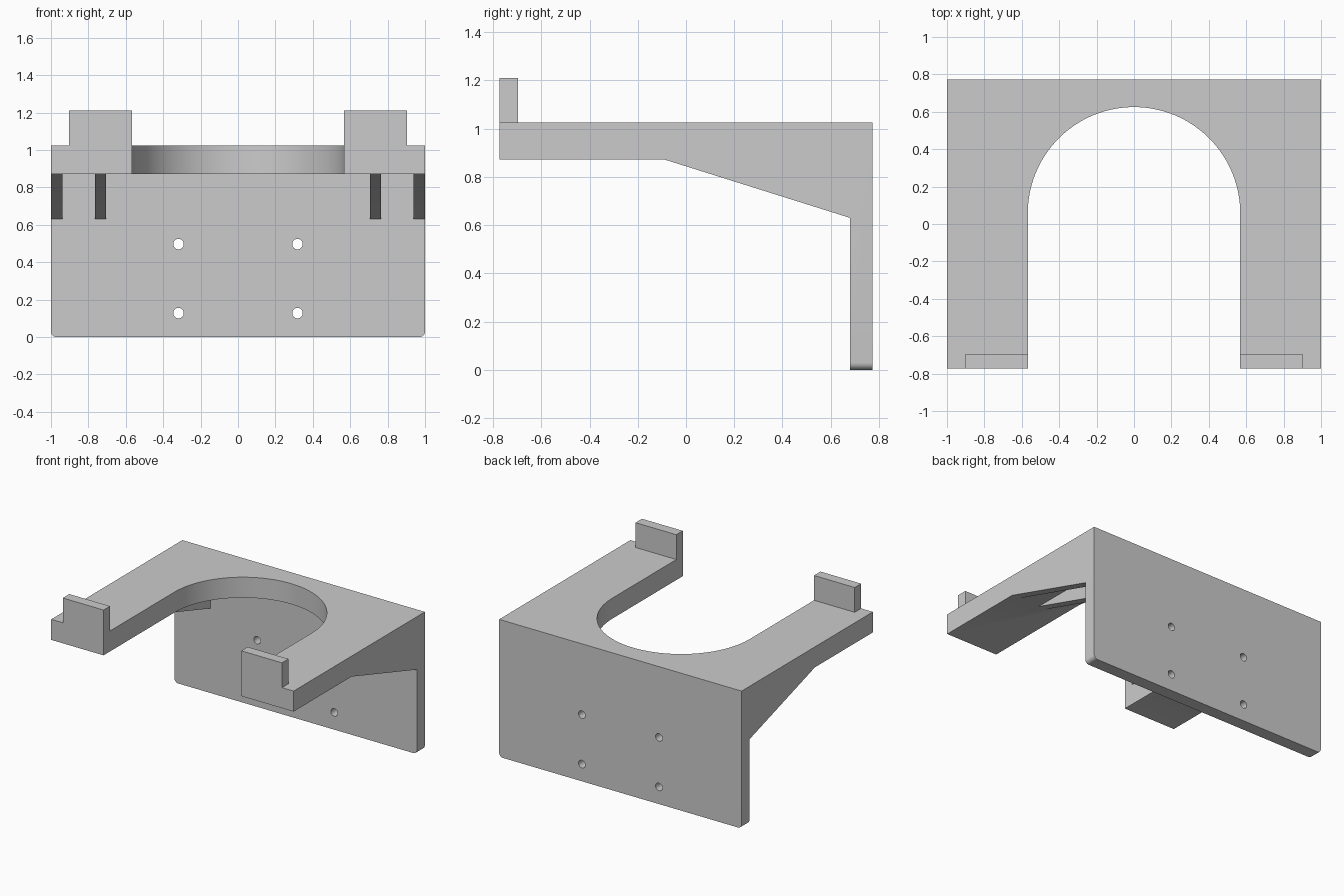
import bpy, bmesh, math
from mathutils import Vector

if "Cube" in bpy.data.objects:
    bpy.data.objects.remove(bpy.data.objects["Cube"])

W, D = 1.0, 0.773            # half width, half depth
TOP, UNDER = 1.025, 0.872    # shelf top and underside
WALL = 0.68                  # front face of back plate


def prism(name, points, offset):
    """Extrude a planar outline by an offset vector."""
    bm = bmesh.new()
    face = bm.faces.new([bm.verts.new(p) for p in points])
    res = bmesh.ops.extrude_face_region(bm, geom=[face])
    moved = [v for v in res["geom"] if isinstance(v, bmesh.types.BMVert)]
    bmesh.ops.translate(bm, vec=Vector(offset), verts=moved)
    bmesh.ops.recalc_face_normals(bm, faces=bm.faces[:])
    mesh = bpy.data.meshes.new(name)
    bm.to_mesh(mesh)
    bm.free()
    obj = bpy.data.objects.new(name, mesh)
    bpy.context.collection.objects.link(obj)
    return obj


def box(name, x0, x1, y0, y1, z0, z1):
    return prism(name, [(x0, y0, z0), (x1, y0, z0), (x1, y1, z0), (x0, y1, z0)],
                 (0, 0, z1 - z0))


def combine(target, tool, operation):
    mod = target.modifiers.new(tool.name, "BOOLEAN")
    mod.object, mod.operation, mod.solver = tool, operation, "EXACT"
    bpy.context.view_layer.objects.active = target
    bpy.ops.object.modifier_apply(modifier=mod.name)
    bpy.data.objects.remove(tool)


# Shelf and back plate as one L profile
profile = [(-D, UNDER), (WALL, UNDER), (WALL, 0), (D, 0), (D, TOP), (-D, TOP)]
bracket = prism("wall_bracket", [(-W, y, z) for y, z in profile], (2 * W, 0, 0))

# Rounded lower corners of the back plate
bm = bmesh.new()
bm.from_mesh(bracket.data)
corners = [e for e in bm.edges if all(v.co.z < 0.001 for v in e.verts)
           and abs(e.verts[0].co.x - e.verts[1].co.x) < 0.001]
bmesh.ops.bevel(bm, geom=corners, offset=0.03, segments=6, profile=0.5,
                affect="EDGES")
bm.to_mesh(bracket.data)
bm.free()

# Sloping ribs under each arm and end stops on top
rib = [(-0.09, UNDER), (WALL, 0.63), (0.72, 0.63), (0.72, 0.92), (-0.09, 0.92)]
for s in (-1, 1):
    for x0, x1 in ((0.705, 0.765), (0.938, W)):
        combine(bracket, prism("rib", [(s * x0, y, z) for y, z in rib],
                               (s * (x1 - x0), 0, 0)), "UNION")
    xa, xb = sorted((s * 0.5, s * 0.904))
    combine(bracket, box("end_stop", xa, xb, -D, -0.697, 0.95, 1.21), "UNION")

# U-shaped opening
R, CY, N = 0.568, 0.057, 64
slot = [(-R, -1, 0.8), (R, -1, 0.8)]
slot += [(R * math.cos(math.pi * i / N), CY + R * math.sin(math.pi * i / N), 0.8)
         for i in range(N + 1)]
combine(bracket, prism("slot_cutter", slot, (0, 0, 0.6)), "DIFFERENCE")

# Four screw holes through the back plate
for x in (-0.318, 0.318):
    for z in (0.128, 0.497):
        ring = [(x + 0.028 * math.cos(math.tau * i / 32), 0.6,
                 z + 0.028 * math.sin(math.tau * i / 32)) for i in range(32)]
        combine(bracket, prism("hole_cutter", ring, (0, 0.3, 0)), "DIFFERENCE")

bracket.select_set(True)
bpy.context.view_layer.objects.active = bracket
bpy.ops.object.shade_smooth_by_angle(angle=math.radians(30))
